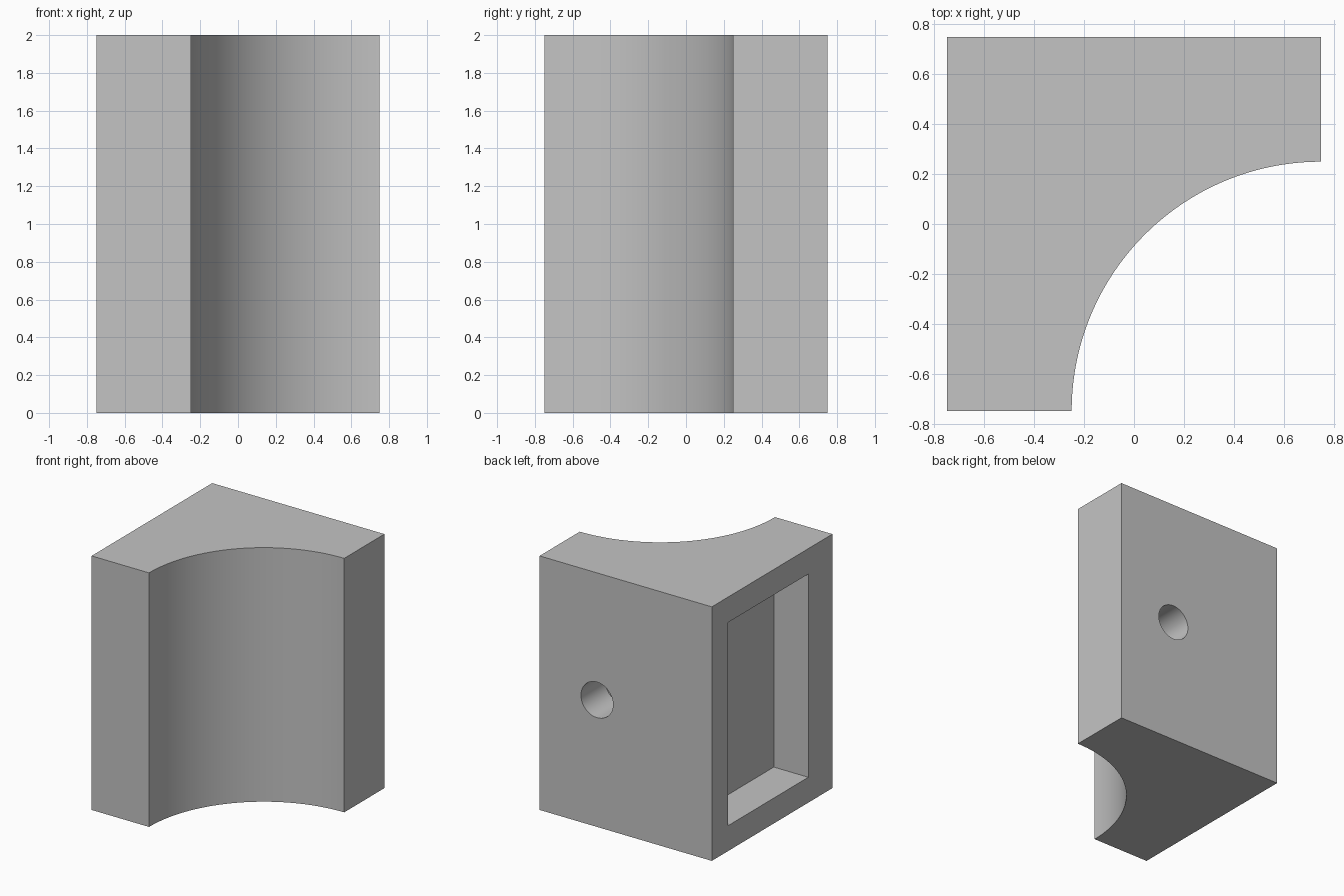
import bpy
import bmesh
import math
from mathutils import Matrix, Vector

cube = bpy.data.objects.get("Cube")
if cube:
    bpy.data.objects.remove(cube, do_unlink=True)

HALF, HEIGHT, RADIUS = 0.75, 2.0, 1.0
ARC_STEPS = 48

grey = bpy.data.materials.new("plain_grey")
grey.use_nodes = True
colour = (0.55, 0.55, 0.55, 1)
grey.diffuse_color = colour
grey.node_tree.nodes["Principled BSDF"].inputs["Base Color"].default_value = colour


def make_object(name, bm):
    bmesh.ops.recalc_face_normals(bm, faces=bm.faces)
    mesh = bpy.data.meshes.new(name)
    bm.to_mesh(mesh)
    bm.free()
    mesh.materials.append(grey)
    obj = bpy.data.objects.new(name, mesh)
    bpy.context.collection.objects.link(obj)
    return obj


def cut(target, cutter):
    cutter.hide_render = True
    bpy.context.view_layer.objects.active = target
    mod = target.modifiers.new(cutter.name, "BOOLEAN")
    mod.operation, mod.solver, mod.object = "DIFFERENCE", "EXACT", cutter
    bpy.ops.object.modifier_apply(modifier=mod.name)
    bpy.data.objects.remove(cutter, do_unlink=True)


# Square block with a quarter-round hollow in its front left corner
outline = [(HALF, HALF), (-HALF, HALF), (-HALF, -HALF)]
for i in range(ARC_STEPS + 1):
    a = math.pi - i / ARC_STEPS * math.pi / 2
    outline.append((HALF + RADIUS * math.cos(a), -HALF + RADIUS * math.sin(a)))
bm = bmesh.new()
base = bm.faces.new([bm.verts.new((x, y, 0)) for x, y in outline])
top = bmesh.ops.extrude_face_region(bm, geom=[base])["geom"]
bmesh.ops.translate(bm, vec=(0, 0, HEIGHT),
                    verts=[v for v in top if isinstance(v, bmesh.types.BMVert)])
block = make_object("corner_block", bm)

# Rectangular pocket in the side wall, 0.3 deep
low, high = Vector((-1, -0.45, 0.2)), Vector((-0.45, 0.55, 1.8))
bm = bmesh.new()
bmesh.ops.create_cube(bm, size=1, matrix=Matrix.Translation((low + high) / 2)
                      @ Matrix.Diagonal((high - low).to_4d()))
cut(block, make_object("pocket_cutter", bm))

# Blind round hole in the back wall, 0.3 deep
bm = bmesh.new()
bmesh.ops.create_cone(bm, cap_ends=True, segments=48, radius1=0.14, radius2=0.14,
                      depth=0.6, matrix=Matrix.Translation((0.25, HALF, 1))
                      @ Matrix.Rotation(math.pi / 2, 4, "X"))
cut(block, make_object("hole_cutter", bm))

# Smooth the curved walls, keep the corners sharp
bpy.ops.object.select_all(action="DESELECT")
block.select_set(True)
bpy.context.view_layer.objects.active = block
bpy.ops.object.shade_smooth_by_angle(angle=math.radians(30))
